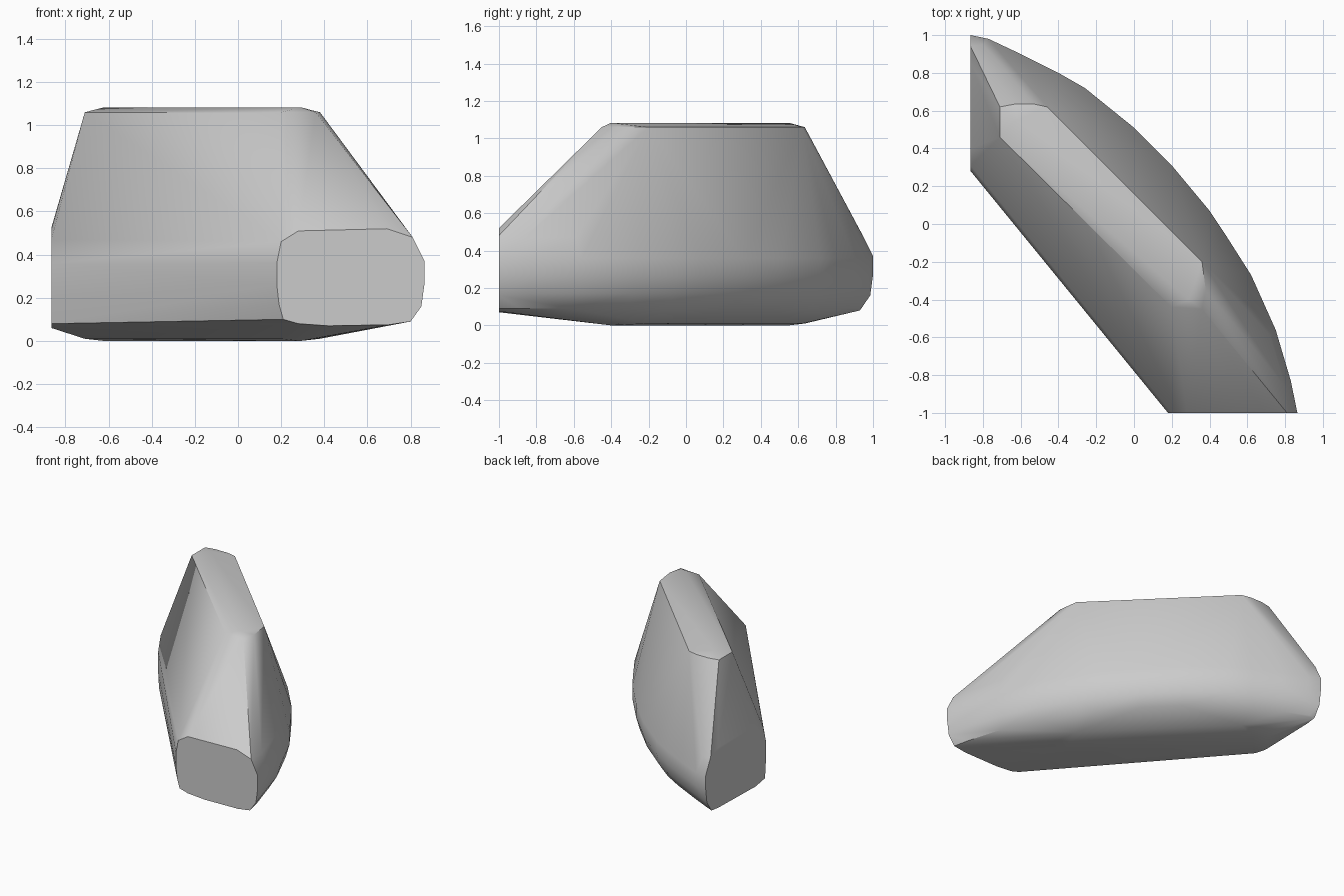
import bpy, bmesh
from math import radians

cube = bpy.data.objects.get("Cube")
if cube:
    bpy.data.objects.remove(cube)

stone = bpy.data.materials.new("grey stone")
stone.use_nodes = True
stone.diffuse_color = (0.6, 0.6, 0.6, 1)
stone.node_tree.nodes["Principled BSDF"].inputs["Base Color"].default_value = (0.6, 0.6, 0.6, 1)

points = []

# Cut end facing the front, as (x, z)
front_cut = [(.21, .10), (.28, .08), (.42, .07), (.70, .075), (.80, .09), (.85, .16),
             (.865, .27), (.865, .37), (.81, .48), (.69, .52), (.42, .515), (.28, .51),
             (.20, .46), (.18, .36), (.18, .26), (.19, .17)]
points += [(x, -1, z) for x, z in front_cut]

# Cut end facing the side, as (y, z)
side_cut = [(.29, .08), (.40, .06), (.85, .07), (.93, .08), (.985, .16), (1, .27),
            (1, .37), (.94, .49), (.85, .525), (.40, .52), (.31, .47), (.28, .36), (.28, .2)]
points += [(-.865, y, z) for y, z in side_cut]

# Long flat cap, used at the top and the bottom with a slight crown
cap = [(-.71, .62), (-.71, .46), (.20, -.44), (.36, -.45), (.38, -.35),
       (.36, -.20), (-.46, .62), (-.53, .635), (-.63, .635)]
points += [(x, y, z) for x, y in cap for z in (.01, 1.06)]
crown = [(-.62, .55), (.29, -.40)]
points += [(x, y, z) for x, y in crown for z in (0, 1.083)]

# Bulging back, one curve repeated at several heights and insets
bulge = [(-.77, .98), (-.60, .90), (-.40, .80), (-.26, .72), (0, .51), (.20, .31),
         (.40, .07), (.48, -.05), (.62, -.27), (.75, -.56), (.83, -.83)]
for z, inset in ((.09, .055), (.17, .018), (.26, 0), (.36, 0), (.47, .03)):
    points += [(x - inset, y - inset, z) for x, y in bulge]

# Wrap the outlines in one solid block
bm = bmesh.new()
for p in points:
    bm.verts.new(p)
hull = bmesh.ops.convex_hull(bm, input=bm.verts[:])
loose = [v for v in bm.verts if not v.link_faces]
bmesh.ops.delete(bm, geom=loose, context='VERTS')
bmesh.ops.dissolve_limit(bm, angle_limit=radians(1), verts=bm.verts[:], edges=bm.edges[:])
bmesh.ops.recalc_face_normals(bm, faces=bm.faces[:])

mesh = bpy.data.meshes.new("stone_block")
bm.to_mesh(mesh)
bm.free()
mesh.materials.append(stone)
block = bpy.data.objects.new("stone_block", mesh)
bpy.context.collection.objects.link(block)

# Smooth the soft turns and keep the cut edges crisp
bpy.ops.object.select_all(action='DESELECT')
block.select_set(True)
bpy.context.view_layer.objects.active = block
bpy.ops.object.shade_smooth_by_angle(angle=radians(35))
